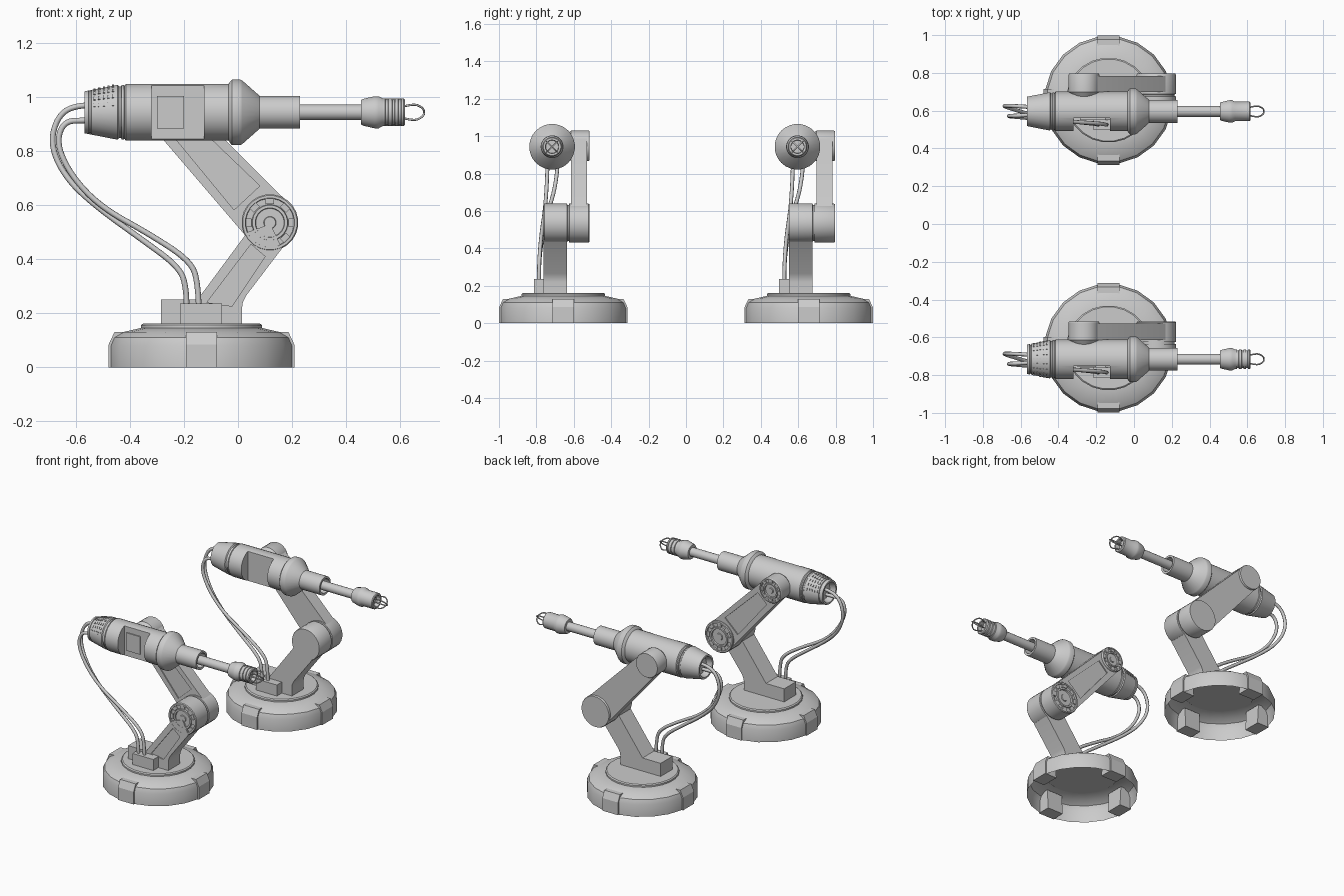
import bpy, bmesh
from math import sin, cos, pi, acos, atan2, hypot, radians
from mathutils import Vector, Matrix

if "Cube" in bpy.data.objects:
    bpy.data.objects.remove(bpy.data.objects["Cube"])

CX = -0.135            # base centre in x
AY, AZ = -0.06, 0.943  # axis of the tool body
ELBOW, ELBOW_R = (0.118, 0.535), 0.105
WRIST, WRIST_R = (-0.265, 0.948), 0.082


def finish(name, bm, y0=0.0, smooth=True):
    bmesh.ops.recalc_face_normals(bm, faces=bm.faces)
    me = bpy.data.meshes.new(name)
    bm.to_mesh(me)
    bm.free()
    ob = bpy.data.objects.new(name, me)
    bpy.context.collection.objects.link(ob)
    ob.location.y = y0
    if smooth:
        shade(ob)
    return ob


def activate(ob):
    bpy.context.view_layer.update()
    bpy.ops.object.select_all(action='DESELECT')
    ob.select_set(True)
    bpy.context.view_layer.objects.active = ob


def shade(ob):
    activate(ob)
    bpy.ops.object.shade_smooth_by_angle(angle=radians(32))


def cut(ob, cutter):
    activate(ob)
    m = ob.modifiers.new("cut", 'BOOLEAN')
    m.operation, m.solver, m.object = 'DIFFERENCE', 'EXACT', cutter
    bpy.ops.object.modifier_apply(modifier=m.name)
    bpy.data.objects.remove(cutter)
    shade(ob)


def lathe(name, prof, axis, c, y0, n=24):
    """Spin (along, radius) points round an axis through c."""
    bm = bmesh.new()
    rings = []
    for a, r in prof:
        ring = []
        for i in range(1 if r == 0 else n):
            t = 2 * pi * (i + .5) / n
            u, v = r * cos(t), r * sin(t)
            p = {'x': (a, u, v), 'y': (u, a, v), 'z': (u, v, a)}[axis]
            ring.append(bm.verts.new(Vector(p) + Vector(c)))
        rings.append(ring)
    for p, q in zip(rings, rings[1:]):
        for i in range(n):
            f = [p[i % len(p)], p[(i + 1) % len(p)], q[(i + 1) % len(q)], q[i % len(q)]]
            bm.faces.new(list(dict.fromkeys(f)))
    return finish(name, bm, y0)


def plate(name, pts, ya, yb, y0, smooth=True):
    """Extrude an (x, z) outline between two y values."""
    bm = bmesh.new()
    f = bm.faces.new([bm.verts.new((x, ya, z)) for x, z in pts])
    ext = bmesh.ops.extrude_face_region(bm, geom=[f])['geom']
    bmesh.ops.translate(bm, vec=(0, yb - ya, 0), verts=[v for v in ext if isinstance(v, bmesh.types.BMVert)])
    return finish(name, bm, y0, smooth)


def boxes(name, mats, y0):
    bm = bmesh.new()
    for m in mats:
        bmesh.ops.create_cube(bm, size=1, matrix=m)
    return finish(name, bm, y0, False)


def box(name, lo, hi, y0):
    lo, hi = Vector(lo), Vector(hi)
    return boxes(name, [Matrix.Translation((lo + hi) / 2) @ Matrix.Diagonal((hi - lo).to_4d())], y0)


def tube(name, pts, r, y0):
    cu = bpy.data.curves.new(name, 'CURVE')
    cu.dimensions, cu.bevel_depth, cu.bevel_resolution = '3D', r, 2
    cu.resolution_u, cu.use_fill_caps = 6, True
    s = cu.splines.new('NURBS')
    s.points.add(len(pts) - 1)
    for p, co in zip(s.points, pts):
        p.co = (*co, 1)
    s.use_endpoint_u, s.order_u = True, 3
    ob = bpy.data.objects.new(name, cu)
    bpy.context.collection.objects.link(ob)
    ob.location.y = y0


def hull(c1, r1, c2, r2, n=12):
    """Outline of a belt round two circles."""
    dx, dz = c2[0] - c1[0], c2[1] - c1[1]
    d, o = atan2(dz, dx), acos((r1 - r2) / hypot(dx, dz))
    arc = lambda c, r, a, b: [(c[0] + r * cos(a + (b - a) * i / n), c[1] + r * sin(a + (b - a) * i / n)) for i in range(n + 1)]
    return arc(c1, r1, d + o, d - o + 2 * pi) + arc(c2, r2, d - o, d + o)


def face(y, r, inward, detailed):
    """Joint end cap: stepped rings, or a plain disc."""
    if not detailed:
        return [(y, 0), (y, r * .97), (y + inward * .006, r)]
    steps = [(.004, 0), (.004, .2), (.01, .22), (.01, .5), (0, .52), (0, .62),
             (.01, .64), (.01, .85), (0, .87), (0, .96), (.005, 1)]
    return [(y + inward * d, r * k) for d, k in steps]


def tabs(name, c, y, r, y0):
    boxes(name, [Matrix.Translation((c[0], y, c[1])) @ Matrix.Rotation(i * pi / 4, 4, 'Y')
                 @ Matrix.Translation((r * .75, 0, 0)) @ Matrix.Diagonal((r * .2, .012, r * .3, 1)) for i in range(8)], y0)


def robot(y0, detailed):
    # hollow base and turntable
    lathe("base_shell", [(0, .34), (.08, .34), (.11, .328), (.13, .295), (.146, .225), (.146, .2)],
          'z', (CX, 0, 0), y0, 20)
    lathe("turntable", [(.14, 0), (.14, .225), (.156, .225), (.162, .218), (.162, 0)], 'z', (CX, 0, 0), y0, 24)
    wedge = [(.255, 0), (.343, 0), (.343, .085), (.322, .13), (.262, .13)]
    for i in range(4):
        foot = plate("base_foot", wedge, -.058, .058, y0, False)
        foot.rotation_euler.z = i * pi / 2
        foot.location.x = CX

    # lower arm with its foot, and the cable socket box
    arm = plate("lower_arm", [(-.285, .16), (-.285, .25), (-.15, .25), (.035, .5), (.12, .53), (.163, .44), (.03, .265),
                              (.018, .24), (.015, .22), (.015, .16)], -.105, .02, y0)
    if detailed:
        panel = [(-.115, .24), (-.022, .226), (.1, .41), (.048, .455)]
        cut(arm, plate("arm_cutter", panel, -.12, -.098, y0, False))
    box("cable_socket", (-.215, -.158, .16), (-.06, -.1, .236), y0)

    # elbow joint
    lathe("elbow_joint", face(-.106, ELBOW_R, 1, detailed) + [(.02, .105), (.022, .098), (.03, .098), (.032, .105)]
          + face(.14, ELBOW_R, -1, detailed)[::-1], 'y', (ELBOW[0], 0, ELBOW[1]), y0)

    # upper arm
    upper = plate("upper_arm", hull(ELBOW, .1, WRIST, .078), .042, .128, y0)
    if detailed:
        a, b = Vector(ELBOW), Vector(WRIST)
        d = (b - a).normalized()
        s = Vector((-d.y, d.x))
        p, q = a + d * .125, b - d * .1
        panel = [tuple(v) for v in (p + s * .065, p - s * .065, q - s * .045, q + s * .045)]
        for ya, yb in ((.02, .049), (.121, .15)):
            cut(upper, plate("panel_cutter", panel, ya, yb, y0, False))

    # wrist pivot joining upper arm to tool body
    lathe("wrist_pivot", [(-.04, 0), (-.04, .05), (0, .05), (.042, .082)]
          + face(.14, WRIST_R, -1, detailed)[::-1], 'y', (WRIST[0], 0, WRIST[1]), y0)
    if detailed:
        tabs("elbow_front_tabs", ELBOW, -.098, ELBOW_R, y0)
        tabs("elbow_back_tabs", ELBOW, .132, ELBOW_R, y0)
        tabs("wrist_tabs", WRIST, .132, WRIST_R, y0)

    # tool body with open ends, then a flat notch on the front
    rear = [(-.53, 0), (-.53, .055), (-.567, .066), (-.567, .078)]
    if detailed:
        rear += [(-.552, .081), (-.55, .077), (-.544, .078), (-.542, .083)]
    rear += [(-.445, .102), (-.44, .096), (-.432, .096), (-.43, .102), (-.422, .102), (-.42, .098), (-.415, .105)]
    front = [(-.035, .105), (-.028, .116), (-.022, .122), (.008, .122), (.016, .118), (.078, .063), (.08, .061),
             (.23, .061), (.23, .047), (.17, .045), (.17, 0)]
    body = lathe("tool_body", rear + front, 'x', (0, AY, AZ), y0, 28)
    cut(body, box("notch_cutter", (-.32, -.3, AZ - .2), (-.126, AY - .035, AZ + .2), y0))
    if detailed:
        # panel inside the notch and vent studs on the rear cone
        box("notch_panel", (-.3, AY - .042, AZ - .06), (-.2, AY - .03, AZ + .06), y0)
        vents = []
        for i in range(5):
            x = -.53 + i * .017
            for j in range(9):
                vents.append(Matrix.Translation((x, AY, AZ)) @ Matrix.Rotation(radians(j * 18 - 72), 4, 'X')
                             @ Matrix.Translation((0, 0, .083 + (x + .542) * .196))
                             @ Matrix.Diagonal((.008, .014, .007, 1)))
        boxes("rear_vents", vents, y0)

    # rod and tool head
    lathe("tool_rod", [(.16, 0), (.16, .029), (.47, .029), (.47, 0)], 'x', (0, AY, AZ), y0, 16)
    head = [(.455, 0), (.455, .046), (.462, .05), (.505, .06), (.52, .06), (.535, .052)]
    if detailed:
        for x in (.55, .575, .598):
            head += [(x - .006, .052), (x - .004, .047), (x + .004, .047), (x + .006, .052)]
    head += [(.612, .052), (.617, .047), (.617, .036), (.59, .034), (.59, 0)]
    lathe("tool_head", head, 'x', (0, AY, AZ), y0, 20)

    # four curved claw fingers
    for i in range(4):
        t = pi / 4 + i * pi / 2
        tube("claw_finger", [(x, AY + r * cos(t), AZ + r * sin(t)) for x, r in
                             ((.59, .024), (.62, .034), (.655, .042), (.675, .03), (.689, .012), (.687, 0))], .004, y0)

    # two hanging cables
    tube("cable_outer", [(-.52, -.04, .965), (-.567, -.035, .974), (-.66, -.03, .945), (-.697, -.03, .826),
                         (-.635, -.05, .696), (-.519, -.085, .59), (-.363, -.11, .478), (-.215, -.125, .37),
                         (-.19, -.13, .29), (-.19, -.13, .22)], .0105, y0)
    tube("cable_inner", [(-.52, -.075, .915), (-.567, -.08, .913), (-.645, -.083, .91), (-.672, -.085, .826),
                         (-.615, -.09, .705), (-.504, -.1, .59), (-.326, -.115, .492), (-.17, -.125, .39),
                         (-.147, -.13, .3), (-.145, -.13, .22)], .0105, y0)


robot(-.656, True)   # detailed unit
robot(.656, False)   # plain unit
